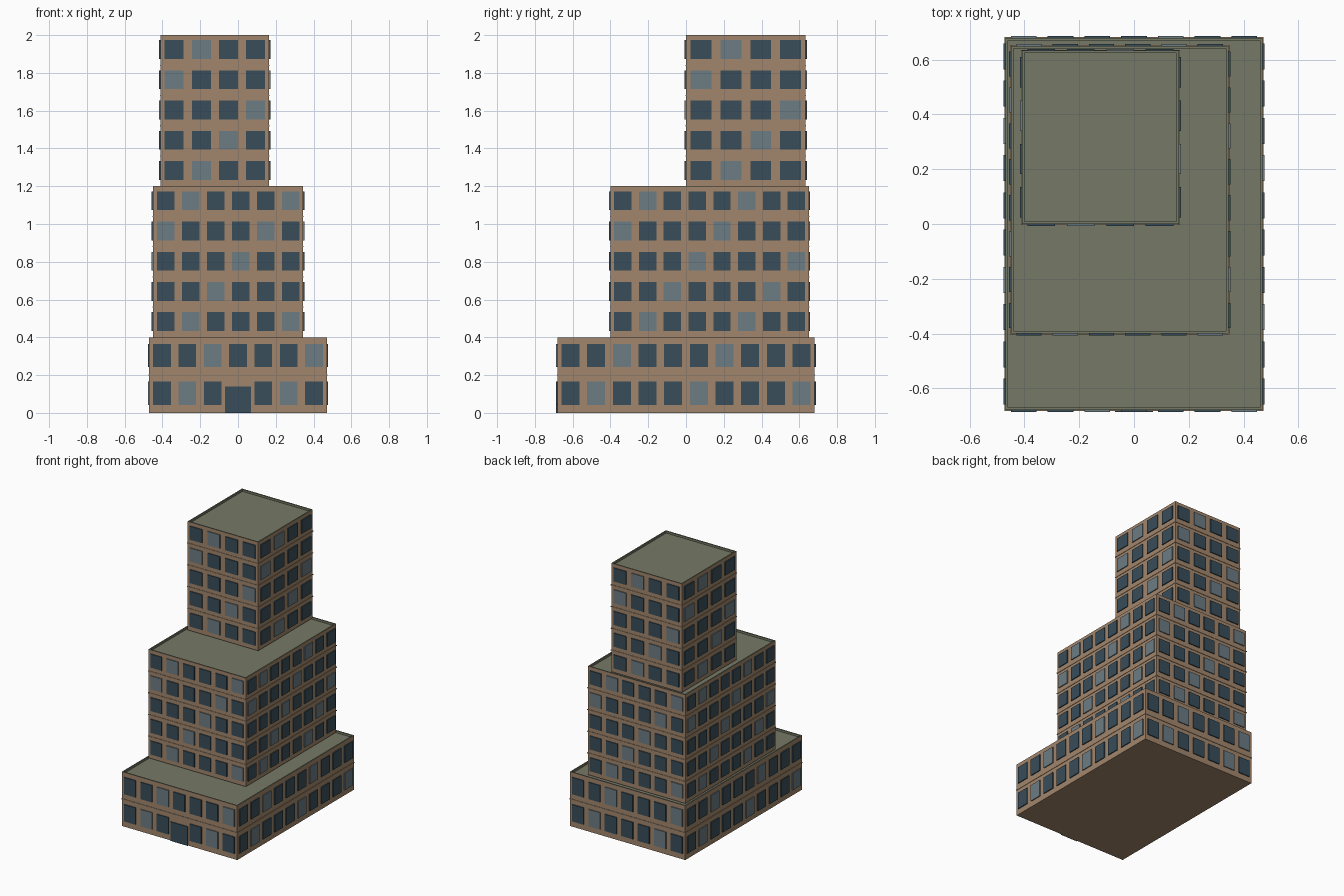
import bpy, bmesh
from mathutils import Vector

if "Cube" in bpy.data.objects:
    bpy.data.objects.remove(bpy.data.objects["Cube"])


def material(name, rgb):
    m = bpy.data.materials.new(name)
    m.diffuse_color = (*rgb, 1)
    m.use_nodes = True
    m.node_tree.nodes["Principled BSDF"].inputs["Base Color"].default_value = m.diffuse_color
    return m


WALL = material("wall_brown", (0.36, 0.24, 0.15))
ROOF = material("roof_green", (0.18, 0.195, 0.135))
GLASS = material("dark_glass", (0.04, 0.075, 0.1))
PALE = material("pale_glass", (0.15, 0.2, 0.23))
PROUD = 0.007        # how far the panes stand out of the wall


def finish(bm, name, mats):
    mesh = bpy.data.meshes.new(name)
    bm.to_mesh(mesh)
    bm.free()
    for m in mats:
        mesh.materials.append(m)
    obj = bpy.data.objects.new(name, mesh)
    bpy.context.collection.objects.link(obj)


def box(bm, lo, hi, mat=0):
    lo, hi = Vector(lo), Vector(hi)
    verts = bmesh.ops.create_cube(bm, size=1)["verts"]
    for v in verts:
        v.co = (lo + hi) / 2 + Vector(a * b for a, b in zip(v.co, hi - lo))
    for f in {f for v in verts for f in v.link_faces}:
        f.material_index = mat


def tier(name, x0, x1, y0, y1, z0, floors, fh, nx, ny, door=False):
    z1 = z0 + floors * fh
    # walls with a sunken roof behind a low parapet
    bm = bmesh.new()
    box(bm, (x0, y0, z0), (x1, y1, z1))
    bm.normal_update()
    top = max(bm.faces, key=lambda f: f.calc_center_median().z)
    top.material_index = 1
    bmesh.ops.inset_region(bm, faces=[top], thickness=0.013)
    bmesh.ops.inset_region(bm, faces=[top], thickness=0.0, depth=-0.015)
    for f in bm.faces:
        if f.calc_center_median().z > z1 - 0.03:
            f.material_index = 1
    finish(bm, name + "_walls", [WALL, ROOF])

    # thin ledges between floors
    bm = bmesh.new()
    e = 0.003
    for k in range(1, floors):
        z = z0 + k * fh
        box(bm, (x0 - e, y0 - e, z - 0.003), (x1 + e, y1 + e, z + 0.003))
    finish(bm, name + "_floor_ledges", [WALL])

    # window panes, each side walked counter-clockwise: start corner, direction, outward, bays
    sides = [((x0, y0), (1, 0), (0, -1), x1 - x0, nx),
             ((x1, y0), (0, 1), (1, 0), y1 - y0, ny),
             ((x1, y1), (-1, 0), (0, 1), x1 - x0, nx),
             ((x0, y1), (0, -1), (-1, 0), y1 - y0, ny)]
    bm = bmesh.new()
    for s, (start, along, out, length, n) in enumerate(sides):
        start, along, out = Vector(start), Vector(along), Vector(out)
        pitch = length / n
        for k in range(floors):
            for i in range(n):
                if door and s == 0 and k == 0 and i == n // 2:
                    continue
                a = start + along * pitch * (i + 0.15) - out * 0.004
                b = start + along * pitch * (i + 0.85) + out * PROUD
                zb = z0 + k * fh
                box(bm, (min(a.x, b.x), min(a.y, b.y), zb + 0.21 * fh),
                    (max(a.x, b.x), max(a.y, b.y), zb + 0.83 * fh),
                    int((i - k) % 4 == 1))
    finish(bm, name + "_windows", [GLASS, PALE])


tier("base", -0.47, 0.47, -0.68, 0.68, 0.0, 2, 0.2, 7, 10, door=True)
tier("middle", -0.45, 0.345, -0.40, 0.65, 0.4, 5, 0.16, 6, 8)
tier("tower", -0.41, 0.165, 0.0, 0.633, 1.2, 5, 0.16, 4, 4)

# entrance door in place of the middle ground-floor window
bm = bmesh.new()
box(bm, (-0.07, -0.68 - PROUD, 0.0), (0.07, -0.676, 0.14))
finish(bm, "front_door", [GLASS])
